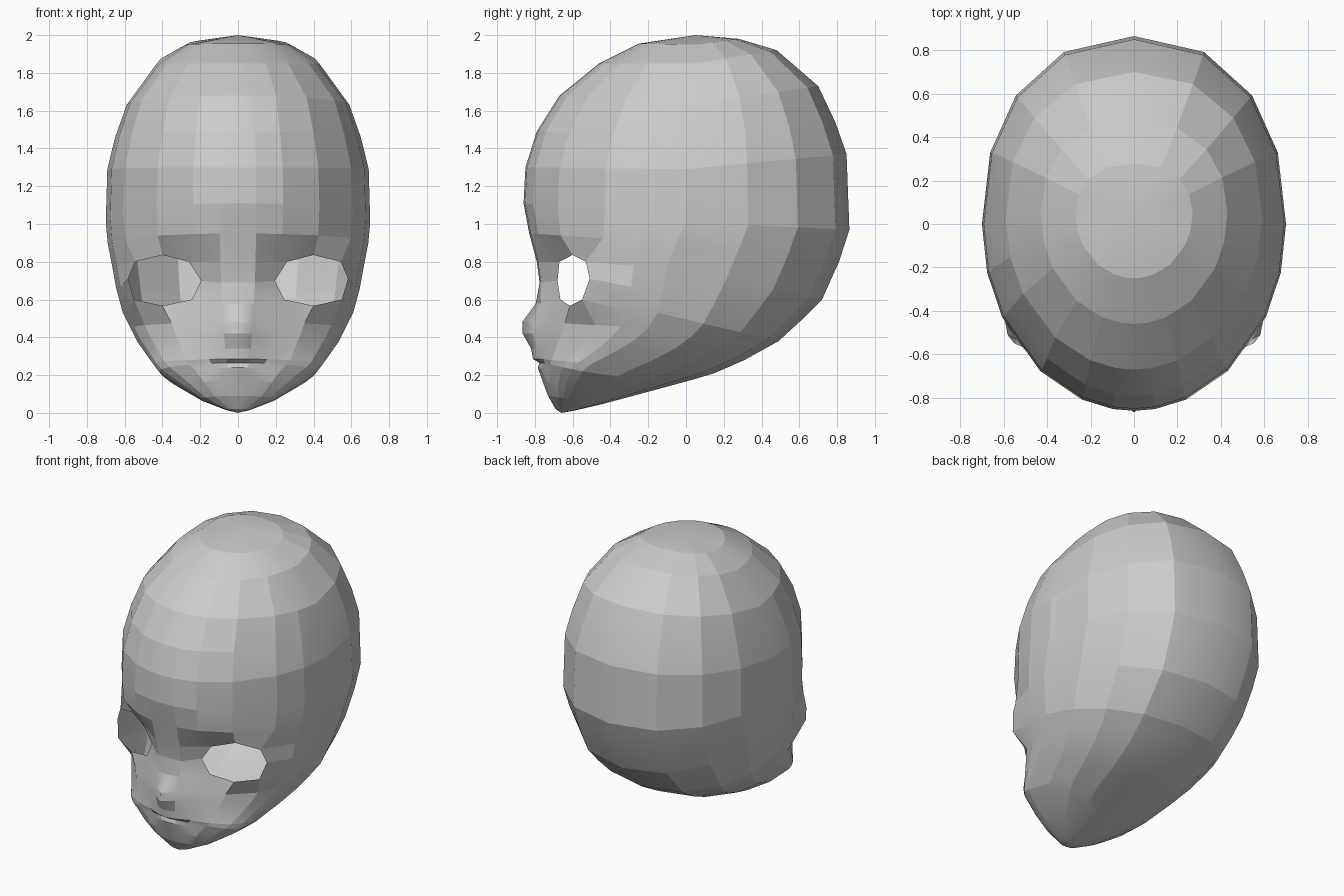
import bpy, bmesh
from math import sin, cos, radians

if "Cube" in bpy.data.objects:
    bpy.data.objects.remove(bpy.data.objects["Cube"])

# Contour rings: front (y, z), widest side point (x, y, z), back (y, z)
RINGS = [
    ((-.25, 1.955), (.27, .05, 1.95), (.28, 1.98)),
    ((-.46, 1.85), (.43, .05, 1.85), (.48, 1.92)),
    ((-.67, 1.68), (.59, .03, 1.63), (.70, 1.73)),
    ((-.79, 1.49), (.65, .02, 1.46), (.79, 1.54)),
    ((-.85, 1.30), (.692, .0, 1.29), (.85, 1.37)),
    ((-.86, 1.11), (.70, .0, 1.01), (.865, .97)),
    ((-.83, .95), (.69, -.05, .90), (.81, .80)),
    ((-.79, .80), (.665, -.10, .77), (.72, .60)),
    ((-.775, .69), (.645, -.12, .66), (.61, .49)),
    ((-.765, .58), (.61, -.15, .53), (.49, .38)),
    ((-.76, .48), (.57, -.20, .45), (.40, .33)),
    ((-.765, .42), (.535, -.28, .38), (.31, .28)),
    ((-.77, .34), (.485, -.40, .31), (.15, .21)),
    ((-.77, .285), (.45, -.50, .26), (.05, .18)),
    ((-.76, .265), (.42, -.55, .22), (-.06, .15)),
    ((-.76, .24), (.37, -.57, .18), (-.17, .12)),
    ((-.755, .17), (.29, -.60, .13), (-.30, .085)),
    ((-.73, .09), (.20, -.62, .075), (-.45, .045)),
    ((-.69, .02), (.07, -.65, .02), (-.60, .01)),
]
ANGLES = [0, 8, 20, 38, 60, 75, 90, 110, 131, 155, 180]

# Forward push of the nose and lips: ring -> (centre column, next column)
BUMPS = {9: (.03, .01), 10: (.107, .04), 11: (.10, .05), 12: (.05, .03),
         13: (.04, .028), 14: (.015, .01), 15: (.025, .017), 16: (.005, 0)}

# Rim of the eye opening: (ring, column) -> position
EYE = {(7, 2): (.26, -.67, .80), (7, 3): (.40, -.60, .836), (7, 4): (.545, -.53, .80),
       (8, 2): (.195, -.68, .70), (8, 4): (.582, -.51, .71),
       (9, 2): (.245, -.665, .60), (9, 3): (.40, -.615, .567), (9, 4): (.55, -.55, .60)}


def ring_point(ring, deg):
    (yf, zf), (xs, ys, zs), (yb, zb) = ring
    t = radians(deg)
    s, c = sin(t), abs(cos(t))
    ye, ze = (yf, zf) if deg <= 90 else (yb, zb)
    p = 1.0 if deg <= 90 else .9
    x = 0 if deg in (0, 180) else xs * s ** p
    k = c ** p if c > 1e-6 else 0
    return [x, ys + (ye - ys) * k, zs + (ze - zs) * k]


# Half head built as a grid of rings and columns
bm = bmesh.new()
grid = []
for r, ring in enumerate(RINGS):
    row = []
    for c, deg in enumerate(ANGLES):
        co = ring_point(ring, deg)
        if c < 2 and r in BUMPS:
            co[1] -= BUMPS[r][c]
        row.append(bm.verts.new(EYE.get((r, c), co)))
    grid.append(row)

# Skin, leaving out the eye opening
for r in range(len(RINGS) - 1):
    for c in range(len(ANGLES) - 1):
        if r in (7, 8) and c in (2, 3):
            continue
        bm.faces.new((grid[r][c], grid[r + 1][c], grid[r + 1][c + 1], grid[r][c + 1]))
bm.verts.remove(grid[8][3])

# Crown and chin caps
crown = bm.verts.new((0, .05, 2))
chin = bm.verts.new((0, -.66, 0))
for c in range(len(ANGLES) - 1):
    bm.faces.new((crown, grid[0][c], grid[0][c + 1]))
    bm.faces.new((chin, grid[-1][c + 1], grid[-1][c]))
bmesh.ops.recalc_face_normals(bm, faces=bm.faces)

mesh = bpy.data.meshes.new("head")
bm.to_mesh(mesh)
bm.free()
head = bpy.data.objects.new("head", mesh)
bpy.context.collection.objects.link(head)

# Faceted skin with only the gentlest edges softened
bpy.context.view_layer.objects.active = head
head.select_set(True)
bpy.ops.object.shade_smooth_by_angle(angle=radians(11))

# Other half
mirror = head.modifiers.new("mirror", 'MIRROR')
mirror.use_clip = True
mirror.merge_threshold = .0005
